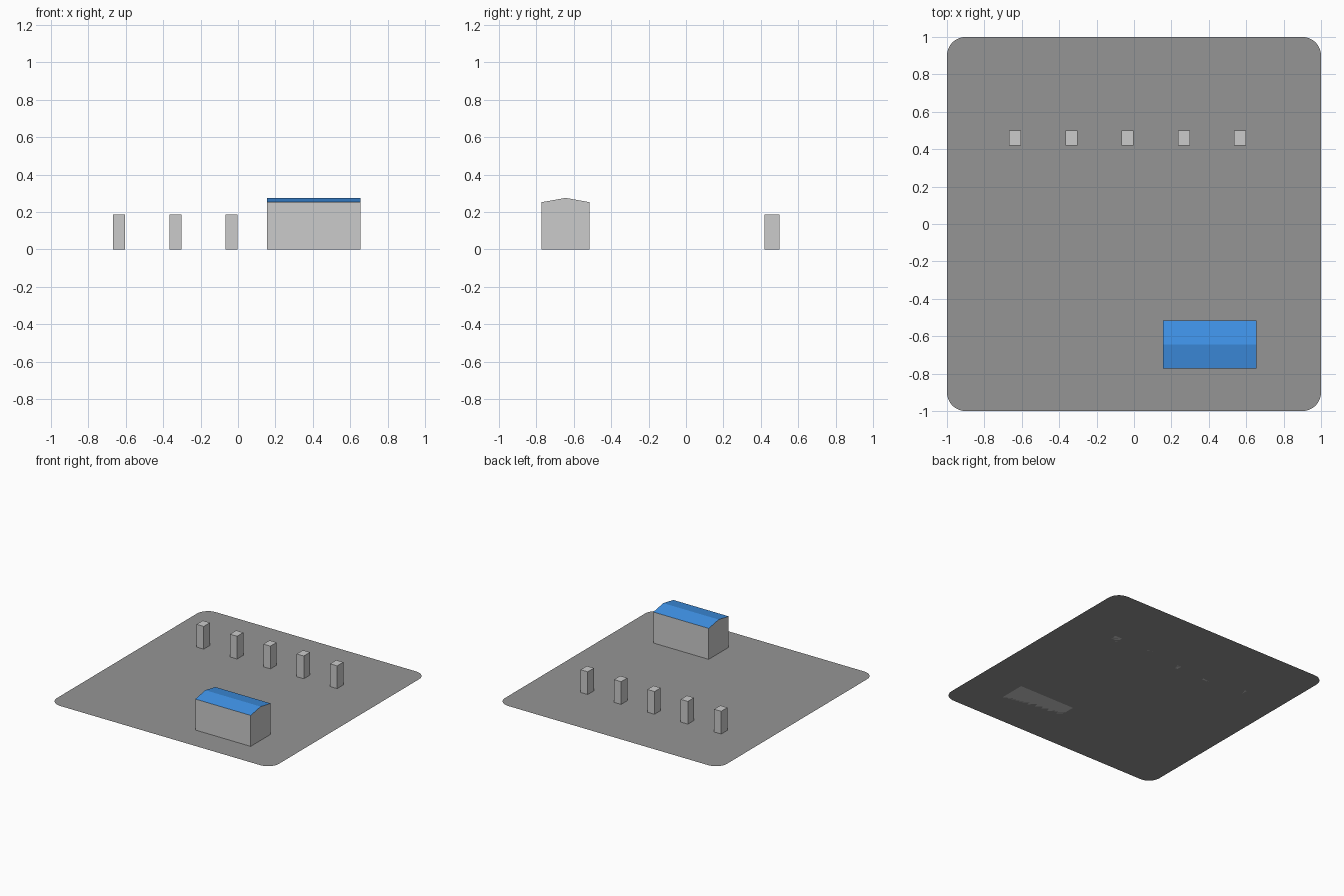
import bpy, math

if "Cube" in bpy.data.objects:
    bpy.data.objects.remove(bpy.data.objects["Cube"])


def make_object(name, verts, faces, mats=()):
    mesh = bpy.data.meshes.new(name)
    mesh.from_pydata(verts, [], faces)
    for m in mats:
        mesh.materials.append(m)
    obj = bpy.data.objects.new(name, mesh)
    bpy.context.collection.objects.link(obj)
    return obj


def make_material(name, rgb):
    m = bpy.data.materials.new(name)
    m.diffuse_color = (*rgb, 1.0)
    m.use_nodes = True
    m.node_tree.nodes["Principled BSDF"].inputs["Base Color"].default_value = m.diffuse_color
    return m


def prism_x(name, profile, x0, x1, mats=()):
    # Extrude a (y, z) profile, counter-clockwise seen from +x, along x
    n = len(profile)
    verts = [(x, y, z) for x in (x0, x1) for y, z in profile]
    faces = [tuple(reversed(range(n))), tuple(range(n, 2 * n))]
    faces += [(i, (i + 1) % n, (i + 1) % n + n, i + n) for i in range(n)]
    return make_object(name, verts, faces, mats)


asphalt = make_material("asphalt", (0.30, 0.30, 0.30))
wall_grey = make_material("wall_grey", (0.8, 0.8, 0.8))
roof_blue = make_material("roof_blue", (0.05, 0.29, 0.80))

# Flat lot sheet with rounded corners
R, STEPS = 0.1, 12
outline = []
for k, (sx, sy) in enumerate([(1, 1), (-1, 1), (-1, -1), (1, -1)]):
    for i in range(STEPS + 1):
        a = math.pi / 2 * (k + i / STEPS)
        outline.append((sx * (1 - R) + R * math.cos(a),
                        sy * (1 - R) + R * math.sin(a), 0))
make_object("lot_surface", outline, [tuple(range(len(outline)))], [asphalt])

# Row of square posts
for i in range(5):
    x = -0.667 + 0.3005 * i
    prism_x(f"post_{i + 1}", [(0.42, 0), (0.5, 0), (0.5, 0.185), (0.42, 0.185)],
            x, x + 0.064)

# Long building with a shallow gabled roof
building = prism_x("building",
                   [(-0.772, 0), (-0.515, 0), (-0.515, 0.252),
                    (-0.6435, 0.275), (-0.772, 0.252)],
                   0.156, 0.655, [wall_grey, roof_blue])
for p in building.data.polygons:
    if p.normal.z > 0.5:
        p.material_index = 1
